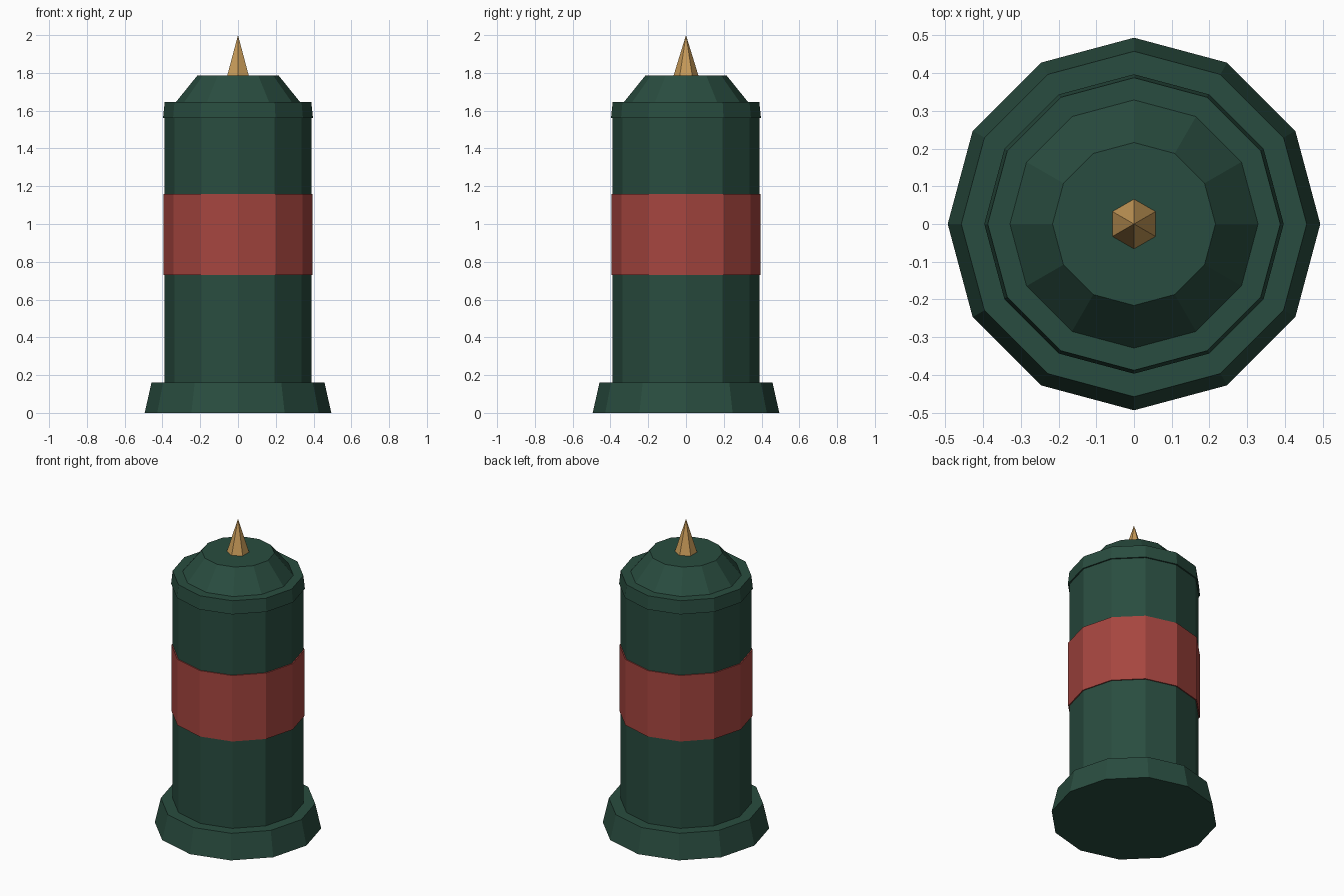
import bpy, bmesh, math

if "Cube" in bpy.data.objects:
    bpy.data.objects.remove(bpy.data.objects["Cube"])

def material(name, rgb):
    m = bpy.data.materials.new(name)
    m.diffuse_color = (*rgb, 1)
    m.use_nodes = True
    m.node_tree.nodes["Principled BSDF"].inputs["Base Color"].default_value = m.diffuse_color
    return m

green = material("dark_green", (0.022, 0.073, 0.05))
red = material("red", (0.38, 0.06, 0.05))
gold = material("gold", (0.58, 0.33, 0.1))

def frustum(name, sides, r1, r2, z1, z2, mat):
    """Flat-faced capped cone with one vertex on the +y axis."""
    bm = bmesh.new()
    bmesh.ops.create_cone(bm, cap_ends=True, segments=sides,
                          radius1=r1, radius2=r2, depth=z2 - z1)
    v = max(bm.verts, key=lambda p: p.co.xy.length)
    turn = math.pi / 2 - math.atan2(v.co.y, v.co.x)
    c, s = math.cos(turn), math.sin(turn)
    for p in bm.verts:
        x, y, z = p.co
        p.co = (c * x - s * y, s * x + c * y, z + (z1 + z2) / 2)
    bmesh.ops.remove_doubles(bm, verts=bm.verts, dist=1e-5)
    me = bpy.data.meshes.new(name)
    bm.to_mesh(me)
    bm.free()
    me.materials.append(mat)
    ob = bpy.data.objects.new(name, me)
    bpy.context.collection.objects.link(ob)
    return ob

# flared foot, column and coloured band
frustum("base", 12, 0.494, 0.458, 0, 0.16, green)
frustum("column", 12, 0.388, 0.388, 0.16, 1.60, green)
frustum("band", 12, 0.395, 0.395, 0.73, 1.16, red)
# tapered collar, sloped cap and spike
frustum("collar", 12, 0.397, 0.388, 1.56, 1.645, green)
frustum("cap", 12, 0.329, 0.216, 1.645, 1.785, green)
frustum("spike", 6, 0.066, 0, 1.785, 2.0, gold)
